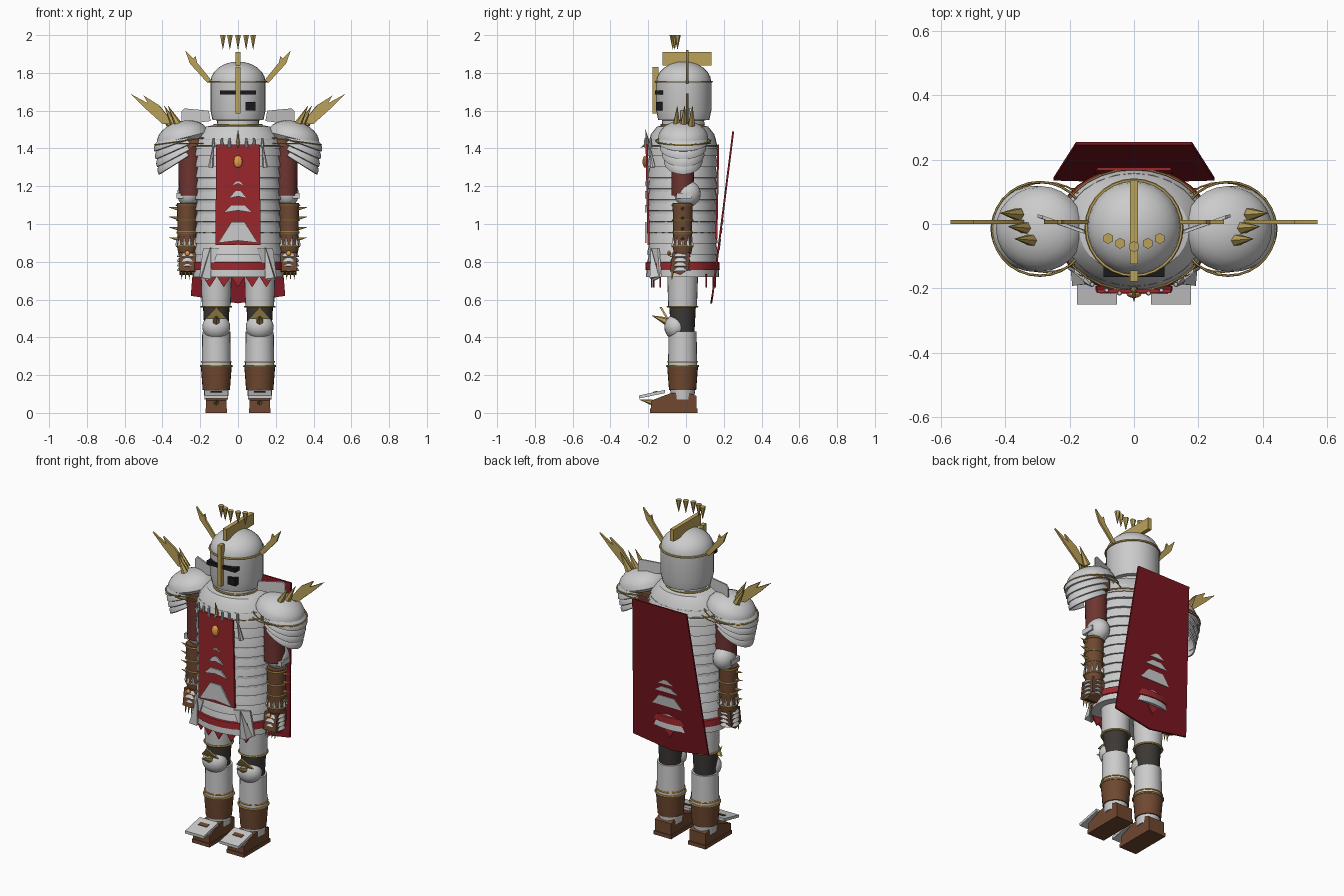
import bpy, bmesh, math
from mathutils import Vector, Matrix

if "Cube" in bpy.data.objects:
    bpy.data.objects.remove(bpy.data.objects["Cube"])

def mat(name, c):
    m = bpy.data.materials.new(name)
    m.diffuse_color = (*c, 1)
    m.use_nodes = True
    m.node_tree.nodes["Principled BSDF"].inputs["Base Color"].default_value = m.diffuse_color
    return m

GOLD = mat("gold", (0.50, 0.36, 0.10)); RED = mat("red_cloth", (0.33, 0.02, 0.025))
CAPE = mat("cape_red", (0.20, 0.008, 0.015)); SLEEVE = mat("sleeve_red", (0.16, 0.035, 0.03))
LEATHER = mat("leather", (0.16, 0.065, 0.03)); BLACK = mat("black", (0.01, 0.01, 0.012))
DARK = mat("dark_cloth", (0.045, 0.04, 0.035)); AMBER = mat("amber", (0.8, 0.33, 0.06))
STEEL = None

def finish(name, bm, m):
    bmesh.ops.remove_doubles(bm, verts=bm.verts, dist=1e-5)
    bmesh.ops.recalc_face_normals(bm, faces=bm.faces)
    me = bpy.data.meshes.new(name)
    bm.to_mesh(me); bm.free()
    if m: me.materials.append(m)
    ob = bpy.data.objects.new(name, me)
    bpy.context.collection.objects.link(ob)
    return ob

def lathe(name, prof, loc=(0, 0, 0), m=None, sy=1, segs=24, tilt=0, arc=None, closed=False):
    """Revolve (radius, z) points; tilt turns about y, arc limits the sweep in degrees."""
    bm = bmesh.new()
    a0, a1 = arc or (0, 360)
    pr = prof + prof[:1] if closed else prof
    M = Matrix.Translation(loc) @ Matrix.Rotation(math.radians(tilt), 4, 'Y')
    grid = []
    for i in range(segs + 1):
        a = math.radians(a0 + (a1 - a0) * i / segs)
        grid.append([bm.verts.new(M @ Vector((r * math.cos(a), r * sy * math.sin(a), z))) for r, z in pr])
    for g, h in zip(grid, grid[1:]):
        for j in range(len(pr) - 1):
            bm.faces.new((g[j], h[j], h[j + 1], g[j + 1]))
    bmesh.ops.dissolve_degenerate(bm, dist=1e-6, edges=bm.edges)
    return finish(name, bm, m)

def tube(name, r0, z0, r1, z1, loc, m=None, sy=1, segs=24):
    return lathe(name, [(0, z0), (r0, z0), (r1, z1), (0, z1)], loc, m, sy, segs)

def ring(name, R, loc, m=GOLD, r=0.006, sy=1, tilt=0):
    pr = [(R + r * math.cos(k * math.pi / 3), r * math.sin(k * math.pi / 3)) for k in range(6)]
    return lathe(name, pr, loc, m, sy, 28, tilt, closed=True)

def ball(name, loc, rad, m=None, segs=20):
    bm = bmesh.new()
    bmesh.ops.create_uvsphere(bm, u_segments=segs, v_segments=12, radius=1,
                              matrix=Matrix.Translation(loc) @ Matrix.Diagonal((*rad, 1)))
    return finish(name, bm, m)

def spike(name, base, tip, r, m=GOLD, sides=6):
    b, d = Vector(base), Vector(tip) - Vector(base)
    bm = bmesh.new()
    M = Matrix.Translation(b + d / 2) @ d.to_track_quat('Z', 'Y').to_matrix().to_4x4()
    bmesh.ops.create_cone(bm, cap_ends=True, segments=sides, radius1=r, radius2=0.001, depth=d.length, matrix=M)
    return finish(name, bm, m)

def slab(name, pts, ext, m=None):
    bm = bmesh.new()
    f = bm.faces.new([bm.verts.new(p) for p in pts])
    new = bmesh.ops.extrude_face_region(bm, geom=[f])['geom']
    bm.faces.ensure_lookup_table()
    bmesh.ops.translate(bm, vec=ext, verts=[v for v in new if isinstance(v, bmesh.types.BMVert)])
    if not any(len(set(g.verts) & set(f.verts)) == len(f.verts) for g in bm.faces if g.is_valid) and f.is_valid is False:
        bm.faces.new([v for v in bm.verts][:len(pts)])
    return finish(name, bm, m)

def box(name, x0, x1, y0, y1, z0, z1, m=None):
    return slab(name, [(x0, y0, z0), (x1, y0, z0), (x1, y1, z0), (x0, y1, z0)], (0, 0, z1 - z0), m)

def dome(r, h, n=6):
    return [(r * math.cos(k * math.pi / 2 / n), h * math.sin(k * math.pi / 2 / n)) for k in range(n + 1)]

# helmet
HY = -0.012
lathe("helmet", [(0, 1.545), (0.135, 1.55), (0.146, 1.60), (0.146, 1.745)] +
      [(r, 1.75 + z) for r, z in dome(0.146, 0.11)], (0, HY, 0), segs=28)
ring("helmet_band", 0.148, (0, HY, 1.753))
box("helmet_crest", -0.012, 0.012, -0.125, 0.135, 1.84, 1.91, GOLD)
box("nose_guard", -0.012, 0.012, -0.178, -0.145, 1.585, 1.83, GOLD)
box("eye_slit", -0.095, 0.095, -0.164, -0.10, 1.685, 1.708, BLACK)
box("vent_panel", 0.04, 0.092, -0.158, -0.10, 1.60, 1.645, BLACK)
for x, y in ((-0.08, -0.045), (-0.043, -0.06), (0, -0.07), (0.043, -0.06), (0.08, -0.045)):
    spike("crown_spike", (x, y, 2.0), (x, y, 1.925), 0.017)

# neck and collar
tube("neck", 0.115, 1.50, 0.11, 1.56, (0, -0.015, 0))
TY, SY = -0.018, 0.80
ring("collar_ring", 0.125, (0, TY, 1.525), sy=0.9)
lathe("gorget", [(0.10, 1.53), (0.17, 1.515), (0.21, 1.475), (0.235, 1.40), (0.22, 1.40)], (0, TY, 0), sy=SY, segs=32)
ring("gorget_trim", 0.236, (0, TY, 1.415), sy=SY, r=0.004)

# banded cuirass and skirt
tube("torso_core", 0.222, 0.73, 0.22, 1.45, (0, TY, 0), sy=SY)
for i in range(11):
    z = 1.425 - 0.058 * i
    R = 0.234 - 0.008 * math.sin(math.pi * i / 10)
    lathe("torso_lame", [(R - 0.012, z), (R, z - 0.045), (R + 0.003, z - 0.064), (R - 0.012, z - 0.066)],
          (0, TY, 0), sy=SY, segs=32)
lathe("skirt", [(0, 0.74), (0.22, 0.72), (0.242, 0.72), (0.236, 0.80)], (0, TY, 0), sy=SY, segs=32)
lathe("red_belt", [(0.235, 0.755), (0.246, 0.757), (0.244, 0.795), (0.235, 0.80)], (0, TY, 0), RED, SY, 32)
for x in (-0.15, -0.075, 0, 0.075, 0.15):
    for sy in (-1, 1):
        y = TY + sy * (SY * math.sqrt(0.225 ** 2 - x * x) - 0.012)
        slab("fringe", [(x - 0.045, y, 0.735), (x + 0.045, y, 0.735), (x, y, 0.665)], (0, 0.008, 0), RED)

# front and back tabard with stepped emblem
def emblem(y, back, zs):
    e = 0.008 * back
    for z0, z1, t, b in zs:
        slab("emblem_step", [(-b, y, z0), (0, y, z0 + 0.012), (b, y, z0), (t, y, z1), (-t, y, z1)], (0, e, 0))
STEPS = [(1.205, 1.225, 0.008, 0.03), (1.135, 1.175, 0.012, 0.05), (1.06, 1.10, 0.035, 0.075), (0.90, 1.01, 0.035, 0.105)]
slab("front_tabard", [(-0.115, -0.214, 1.42), (0.115, -0.214, 1.42), (0.12, -0.204, 0.89), (-0.12, -0.204, 0.89)], (0, 0.012, 0), RED)
emblem(-0.209, -1, STEPS)
ball("tabard_gem", (0, -0.216, 1.33), (0.024, 0.014, 0.032), AMBER, 12)
slab("back_tabard", [(-0.115, 0.176, 1.42), (0.115, 0.176, 1.42), (0.12, 0.166, 0.92), (-0.12, 0.166, 0.92)], (0, -0.01, 0), RED)
spike("collar_spike", (0, -0.20, 1.42), (0, -0.215, 1.50), 0.012)
spike("clasp_spike", (0, -0.19, 1.43), (0, -0.24, 1.405), 0.014)
for x in (-0.13, -0.085, -0.045, 0.045, 0.085, 0.13):
    y = TY - SY * math.sqrt(0.24 ** 2 - x * x) - 0.008
    tube("tabard_stud", 0.008, 1.405, 0.006, 1.455, (x, y, 0), segs=8)

# cape with emblem steps near the hem
slab("cape", [(-0.18, 0.255, 1.49), (0.18, 0.255, 1.49), (0.25, 0.145, 0.62), (0, 0.138, 0.58), (-0.25, 0.145, 0.62)],
     (0, -0.01, 0), CAPE)
for z0, z1, t, b in ((0.86, 0.92, 0.05, 0.10), (0.95, 0.98, 0.03, 0.075), (1.0, 1.025, 0.01, 0.05)):
    yy = lambda z: 0.258 - 0.11 * (1.49 - z) / 0.87
    slab("cape_emblem", [(-b, yy(z0), z0), (b, yy(z0), z0), (t, yy(z1), z1), (-t, yy(z1), z1)], (0, -0.006, 0))

for s, side in ((-1, "left"), (1, "right")):
    def n(t): return side + "_" + t
    def P(*pts): return [(s * x, y, z) for x, y, z in pts]

    # helmet wings
    for q in (((0.14, 1.76), (0.16, 1.745), (0.255, 1.85), (0.28, 1.92), (0.225, 1.865)),
              ((0.15, 1.76), (0.215, 1.85), (0.225, 1.89), (0.25, 1.86), (0.17, 1.755))):
        slab(n("helmet_wing"), P(*[(x, 0.0, z) for x, z in q]), (0, 0.012, 0), GOLD)

    # pauldron dome, lames, trim and neck guard
    lathe(n("pauldron"), [(0.12, -0.02)] + dome(0.14, 0.09), (s * 0.292, -0.015, 1.455), sy=0.95, tilt=s * 14)
    ring(n("pauldron_trim"), 0.15, (s * 0.292, -0.015, 1.44), r=0.004, sy=0.97, tilt=s * 8)
    ring(n("pauldron_cord"), 0.155, (s * 0.275, -0.01, 1.425), AMBER, 0.003, 0.9)
    mid = 0 if s > 0 else 180
    for i in range(4):
        r = 0.145 - 0.004 * i
        lathe(n("shoulder_lame"), [(r - 0.008, -0.004)] + dome(r, 0.07)[:5], (s * 0.308, -0.015, 1.435 - 0.034 * i),
              sy=0.92 - 0.05 * i, tilt=s * (20 + 4 * i), arc=(mid - 115, mid + 115))
    slab(n("neck_guard"), P((0.145, -0.03, 1.545), (0.30, 0.02, 1.525), (0.30, 0.02, 1.595), (0.285, 0.017, 1.612), (0.155, -0.03, 1.60)),
         (0, 0.01, 0))
    # shoulder blades and spikes
    for q in (((0.36, 1.53), (0.40, 1.53), (0.50, 1.62), (0.57, 1.69), (0.46, 1.63)),
              ((0.34, 1.53), (0.38, 1.53), (0.455, 1.60), (0.50, 1.68), (0.42, 1.63))):
        slab(n("shoulder_blade"), P(*[(x, 0.0, z) for x, z in q]), (0, 0.012, 0), GOLD)
    for x, y in ((0.36, 0.03), (0.335, -0.012), (0.315, -0.05)):
        b, t = P((x, y, 1.525), (x + 0.055, y + 0.004, 1.625))
        spike(n("shoulder_spike"), b, t, 0.021)

    # arm
    ax, ay = s * 0.255, -0.018
    tube(n("upper_arm"), 0.058, 1.15, 0.062, 1.44, (ax, ay, 0), SLEEVE)
    tube(n("shoulder_strap"), 0.07, 1.41, 0.055, 1.50, (s * 0.23, ay, 0), LEATHER)
    ball(n("elbow_cop"), (s * 0.262, 0.008, 1.16), (0.06, 0.07, 0.07))
    box(n("elbow_wing"), *sorted((s * 0.29, s * 0.325)), -0.05, 0.03, 1.135, 1.165)
    fx = s * 0.27
    tube(n("forearm"), 0.048, 0.86, 0.053, 1.11, (fx, ay, 0), LEATHER)
    for z, R in ((1.10, 0.055), (1.02, 0.053), (0.955, 0.052)):
        ring(n("bracer_ring"), R, (fx, ay, z), r=0.005)
    for z in (1.08, 1.03, 0.975, 0.92):
        spike(n("forearm_spike"), (fx + s * 0.045, ay, z), (fx + s * 0.095, ay, z + 0.008), 0.010)
    lathe(n("gauntlet_cuff"), [(0.045, 0.84), (0.054, 0.885), (0.05, 0.92)], (fx, ay, 0), LEATHER)
    ring(n("cuff_ring"), 0.054, (fx, ay, 0.882), r=0.005)
    for k in range(10):
        a = k * math.pi / 5
        c, d = math.cos(a), math.sin(a)
        spike(n("cuff_point"), (fx + 0.05 * c, ay + 0.05 * d, 0.885), (fx + 0.052 * c, ay + 0.052 * d, 0.935), 0.012, STEEL, 4)

    # hand with knuckle lames
    hx = s * 0.268
    slab(n("hand"), [(hx - 0.042, y, z) for y, z in ((-0.07, 0.85), (0.02, 0.85), (0.015, 0.76), (-0.03, 0.73), (-0.085, 0.75))],
         (0.084, 0, 0), LEATHER)
    for i in range(4):
        z = 0.845 - 0.025 * i
        lathe(n("hand_lame"), [(0.046, z), (0.056, z - 0.018), (0.048, z - 0.02)], (hx, -0.03, 0), segs=16, arc=(mid - 130, mid + 130))
    ball(n("hand_gem"), (hx, -0.09, 0.845), (0.014, 0.01, 0.014), AMBER, 10)
    for x in (-0.03, -0.01, 0.01, 0.03):
        spike(n("finger_claw"), (hx + x, -0.07, 0.75), (hx + x, -0.075, 0.705), 0.007)

    # chest and hip spikes
    b, t = P((0.145, -0.175, 1.30), (0.13, -0.195, 1.43))
    spike(n("chest_spike"), b, t, 0.014, STEEL)
    b, t = P((0.17, -0.165, 0.715), (0.145, -0.185, 0.875))
    spike(n("hip_spike"), b, t, 0.035, STEEL, 4)
    slab(n("tasset"), P((0.10, -0.18, 0.87), (0.185, -0.14, 0.87), (0.205, -0.13, 0.72), (0.16, -0.165, 0.70)), (0, -0.01, 0))

    # leg
    lx, ly = s * 0.115, -0.018
    tube(n("thigh_plate"), 0.076, 0.56, 0.084, 0.80, (lx, ly, 0))
    ring(n("thigh_ring"), 0.078, (lx, ly, 0.562))
    tube(n("knee_cloth"), 0.062, 0.41, 0.07, 0.56, (lx, ly, 0), DARK)
    ball(n("knee_cop"), (lx, -0.055, 0.455), (0.074, 0.06, 0.066))
    slab(n("knee_fan"), [(lx - 0.055, -0.105, 0.50), (lx + 0.055, -0.105, 0.50), (lx, -0.14, 0.56)], (0, 0.012, 0), GOLD)
    spike(n("knee_spike"), (lx, -0.09, 0.48), (lx, -0.18, 0.515), 0.025)
    tube(n("greave"), 0.077, 0.25, 0.074, 0.43, (lx, ly, 0))
    ring(n("greave_ring"), 0.078, (lx, ly, 0.27), AMBER, 0.004)
    tube(n("boot_shaft"), 0.072, 0.12, 0.082, 0.25, (lx, ly, 0), LEATHER)
    ring(n("boot_ring"), 0.082, (lx, ly, 0.248))
    tube(n("ankle"), 0.062, 0.07, 0.066, 0.125, (lx, ly, 0))

    # foot
    slab(n("boot_foot"), [(lx - 0.054, y, z) for y, z in ((0.055, 0.02), (0.055, 0.09), (-0.0, 0.11), (-0.08, 0.105), (-0.185, 0.065), (-0.185, 0.02))],
         (0.108, 0, 0), LEATHER)
    box(n("boot_sole"), lx - 0.058, lx + 0.058, -0.19, 0.06, 0, 0.022, LEATHER)
    slab(n("toe_plate"), [(lx - 0.062, y, z) for y, z in ((-0.11, 0.105), (-0.11, 0.122), (-0.25, 0.092), (-0.25, 0.076))], (0.124, 0, 0))
    slab(n("toe_strap"), [(lx - 0.03, y, z) for y, z in ((-0.15, 0.105), (-0.15, 0.117), (-0.175, 0.111), (-0.175, 0.10))], (0.06, 0, 0), LEATHER)
    spike(n("toe_spike"), (lx, -0.18, 0.055), (lx, -0.245, 0.07), 0.015)

# smooth rounded parts, keep edges sharp
bpy.ops.object.select_all(action='SELECT')
bpy.context.view_layer.objects.active = bpy.context.selected_objects[0]
bpy.ops.object.shade_smooth_by_angle(angle=math.radians(32))
